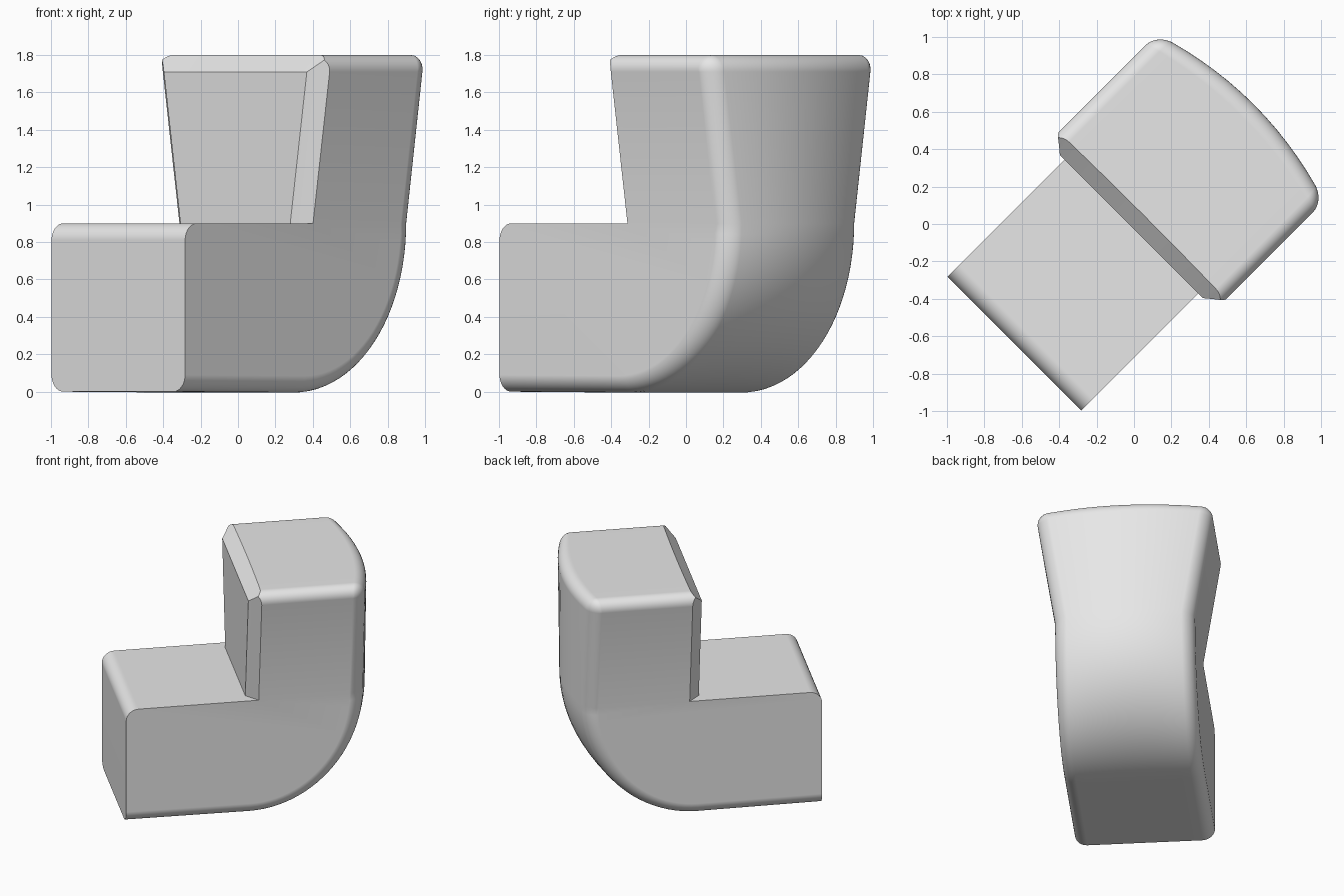
import bpy, bmesh, math
from mathutils import Matrix

cube = bpy.data.objects.get("Cube")
if cube:
    bpy.data.objects.remove(cube, do_unlink=True)

HALF_LENGTH = 0.905   # along the block's own long axis
HALF_WIDTH = 0.505
STEP = 0.9            # height of the low part
TOP = 1.8
R = 0.09              # size of rounded edges and chamfers
FRONT = -0.02         # front face of the tall part
FLARE = 0.155         # how much the tall part widens per unit height
BULGE = 0.1           # bow of the back face


def arc(cu, cz, radius, start, end, steps):
    angles = [math.radians(start + (end - start) * i / steps) for i in range(steps + 1)]
    return [(cu + radius * math.cos(a), cz + radius * math.sin(a)) for a in angles]


def profile(a):
    """Closed side outline at distance a in from the side face."""
    a = min(a, R)
    d = R - math.sqrt(max(0, R * R - (R - a) ** 2))
    k = R - a
    f = FRONT + k
    top = TOP - d
    heel = arc(0, STEP, HALF_LENGTH - d, -90, 0, 24)
    crown = arc(HALF_LENGTH - R, TOP - R, R - d, 0, 90, 8)
    toe = arc(-HALF_LENGTH + R, STEP - R, R, 90, 180, 8)
    chamfer = [(max(f, FRONT + R - d), top), (f, min(top, TOP - R + k))]
    outline = [(-HALF_LENGTH, d)] + heel + crown + chamfer + [(f, STEP)] + toe
    return outline, len(heel), len(heel) + len(crown) + 3


def place(u, z, side, a, t):
    """Flare the tall part sideways and bow the back."""
    w = HALF_WIDTH + FLARE * max(0, z - STEP)
    v = side * (w - a) if side else t * (w - R)
    if u > 0:
        u -= BULGE * (v / w) ** 2 * u / HALF_LENGTH
    return u, v, z


# Sections across the width: rounded side, plain middle, rounded side
edge = [R * (1 - math.cos(math.radians(90 * i / 8))) for i in range(9)]
sections = [(-1, a, 0) for a in edge]
sections += [(0, R, -1 + i / 6) for i in range(1, 12)]
sections += [(1, a, 0) for a in reversed(edge)]

bm = bmesh.new()
rings = []
for side, a, t in sections:
    outline, back, notch = profile(a)
    rings.append([bm.verts.new(place(u, z, side, a, t)) for u, z in outline])
count = len(rings[0])
for first, second in zip(rings, rings[1:]):
    for i in range(count):
        j = (i + 1) % count
        bm.faces.new((first[i], first[j], second[j], second[i]))

# Side faces, split at the step so each stays flat
for ring in (rings[0], rings[-1]):
    bm.faces.new(ring[:back + 1] + ring[notch:])
    bm.faces.new(ring[back:notch + 1])
bmesh.ops.remove_doubles(bm, verts=bm.verts, dist=0.0002)
bmesh.ops.recalc_face_normals(bm, faces=bm.faces)

# Turn the long axis to the diagonal
turn = Matrix.Rotation(math.radians(45), 4, "Z")
bmesh.ops.transform(bm, matrix=turn, verts=bm.verts)

mesh = bpy.data.meshes.new("stepped_block")
bm.to_mesh(mesh)
bm.free()
block = bpy.data.objects.new("stepped_block", mesh)
bpy.context.collection.objects.link(block)

# Plain grey
grey = bpy.data.materials.new("plain_grey")
grey.use_nodes = True
colour = (0.8, 0.8, 0.8, 1)
grey.diffuse_color = colour
grey.node_tree.nodes["Principled BSDF"].inputs["Base Color"].default_value = colour
mesh.materials.append(grey)

# Smooth rounds, crisp chamfers, flat large faces
bpy.context.view_layer.objects.active = block
block.select_set(True)
bpy.ops.object.shade_smooth_by_angle(angle=math.radians(30))
weighted = block.modifiers.new("flat_faces", "WEIGHTED_NORMAL")
weighted.keep_sharp = True
